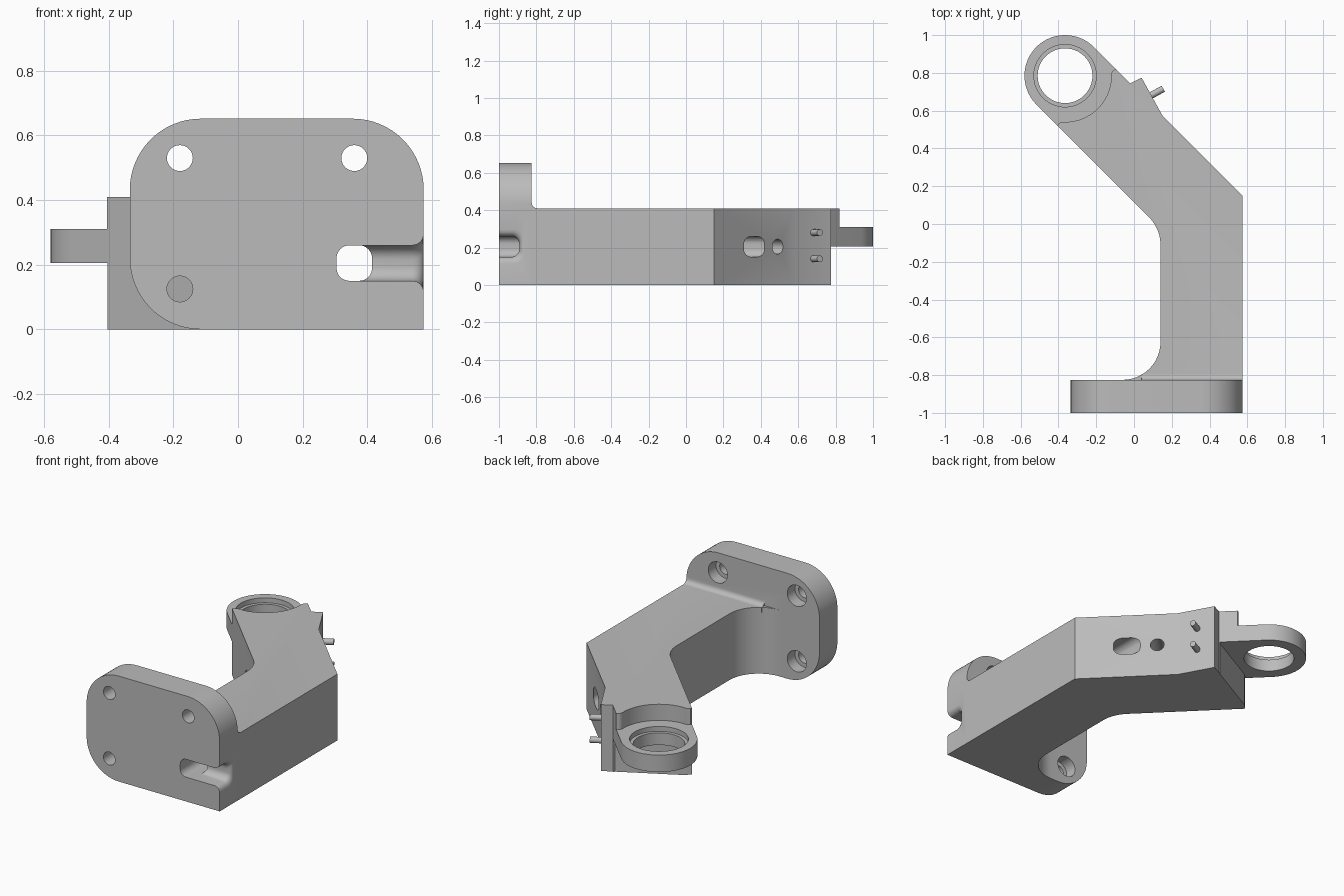
import bpy, bmesh
from math import cos, sin, radians, pi
from mathutils import Vector

cube = bpy.data.objects.get("Cube")
if cube:
    bpy.data.objects.remove(cube, do_unlink=True)

grey = bpy.data.materials.new("plain grey")
grey.use_nodes = True
colour = (0.5, 0.5, 0.5, 1)
grey.diffuse_color = colour
grey.node_tree.nodes["Principled BSDF"].inputs["Base Color"].default_value = colour


def loft(name, rings):
    """Solid through a list of matching closed rings."""
    bm = bmesh.new()
    loops = [[bm.verts.new(p) for p in ring] for ring in rings]
    n = len(loops[0])
    for a, b in zip(loops, loops[1:]):
        for i in range(n):
            j = (i + 1) % n
            bm.faces.new((a[i], a[j], b[j], b[i]))
    bm.faces.new(loops[0])
    bm.faces.new(loops[-1])
    bmesh.ops.recalc_face_normals(bm, faces=bm.faces)
    mesh = bpy.data.meshes.new(name)
    bm.to_mesh(mesh)
    bm.free()
    mesh.materials.append(grey)
    obj = bpy.data.objects.new(name, mesh)
    bpy.context.collection.objects.link(obj)
    return obj


AXES = {"x": lambda u, v, w: (w, u, v),
        "y": lambda u, v, w: (u, w, v),
        "z": lambda u, v, w: (u, v, w)}


def prism(name, pts, axis, lo, hi):
    return loft(name, [[AXES[axis](u, v, w) for u, v in pts] for w in (lo, hi)])


def arc(cx, cy, r, start, end, steps=16):
    angles = [radians(start + (end - start) * i / steps) for i in range(steps + 1)]
    return [(cx + r * cos(a), cy + r * sin(a)) for a in angles]


def circle(cx, cy, r, steps=48):
    return arc(cx, cy, r, 0, 360, steps)[:-1]


def rounded(cx, cy, hx, hy, r):
    pts = []
    for sx, sy, a in ((1, 1, 0), (-1, 1, 90), (-1, -1, 180), (1, -1, 270)):
        pts += arc(cx + sx * (hx - r), cy + sy * (hy - r), r, a, a + 90, 8)
    return pts


def rod(name, start, end, r, steps=32):
    start, end = Vector(start), Vector(end)
    d = (end - start).normalized()
    side = d.cross(Vector((0, 0, 1))).normalized()
    up = side.cross(d)
    return loft(name, [[c + side * u + up * v for u, v in circle(0, 0, r, steps)]
                       for c in (start, end)])


def combine(target, tool, operation):
    mod = target.modifiers.new(operation.title(), "BOOLEAN")
    mod.operation, mod.solver, mod.object = operation, "EXACT", tool
    bpy.context.view_layer.objects.active = target
    bpy.ops.object.modifier_apply(modifier=mod.name)
    bpy.data.objects.remove(tool, do_unlink=True)


# Bent arm with the ring end, as one silhouette
RX, RY = -0.365, 0.785
outline = [(0.575, -0.9), (0.575, 0.15), (0.15, 0.575), (0.04, 0.775), (-0.02, 0.744)]
outline += arc(RX, RY, 0.215, 45, 225, 40)
outline += arc(-0.065, -0.11, 0.205, 45, 0)
outline += arc(-0.06, -0.625, 0.2, 0, -90)
outline += [(-0.06, -0.9)]
body = prism("bracket_body", outline, "z", 0, 0.41)

# Thin the ring end from above and below
top_cut = arc(RX, RY, 0.245, -86, -4, 24)
top_cut += arc(-0.091, 0.79, 0.03, 180, 90, 6) + [(0, 0.84), (0, 1.1), (-0.7, 1.1), (-0.7, 0.4),
                                                 (-0.41, 0.505), (-0.402, 0.53), (-0.385, 0.541)]
combine(body, prism("top_cutter", top_cut, "z", 0.31, 0.5), "DIFFERENCE")
low_cut = [(-0.015, 0.77), (-0.03, 0.738), (-0.375, 0.552), (-0.405, 0.52),
           (-0.45, 0.45), (-0.7, 0.4), (-0.7, 1.1), (-0.015, 1.1)]
combine(body, prism("lower_cutter", low_cut, "z", -0.1, 0.205), "DIFFERENCE")
combine(body, prism("ring_bore", circle(RX, RY, 0.145, 64), "z", 0, 0.5), "DIFFERENCE")
combine(body, prism("ring_step", circle(RX, RY, 0.165, 64), "z", 0.28, 0.5), "DIFFERENCE")

# Mounting plate with one square corner
R = 0.22
plate_pts = [(0.575, 0)] + arc(0.575 - R, 0.652 - R, R, 0, 90)
plate_pts += arc(-0.335 + R, 0.652 - R, R, 90, 180) + arc(-0.335 + R, R, R, 180, 270)
combine(body, prism("mounting_plate", plate_pts, "y", -1, -0.825), "UNION")

# Small fillet where the arm top meets the plate
fillet = [(-0.85, 0.38), (-0.85, 0.44)] + arc(-0.795, 0.44, 0.03, 180, 270, 8) + [(-0.795, 0.38)]
combine(body, prism("plate_fillet", fillet, "x", 0.04, 0.575), "UNION")

# Counterbored screw holes
for x, z in ((-0.18, 0.53), (0.36, 0.53), (-0.18, 0.125)):
    combine(body, prism("screw_hole", circle(x, z, 0.04), "y", -1.1, -0.7), "DIFFERENCE")
    combine(body, prism("counterbore", circle(x, z, 0.065), "y", -0.9, -0.7), "DIFFERENCE")

# Cable channel running the length of the arm
combine(body, prism("channel", rounded(0.36, 0.205, 0.055, 0.055, 0.04), "y", -1.1, 0.6),
        "DIFFERENCE")

# Side slot in the plate, flaring out at the edge
rings = []
for x, grow in [(0.36, 0), (0.54, 0)] + [
        (0.54 + 0.035 * sin(a), 0.035 * (1 - cos(a))) for a in (pi / 8, pi / 4, pi * 3 / 8, pi / 2)
] + [(0.6, 0.035)]:
    section = rounded(-1, 0.205, 0.11 + grow * 0.6, 0.055 + grow, 0.045)
    rings.append([(x, y, z) for y, z in section])
combine(body, loft("slot_cutter", rings), "DIFFERENCE")

# Cross hole through the angled part of the arm
combine(body, rod("cross_hole", (0.435, 0.69, 0.205), (-0.235, 0.02, 0.205), 0.04), "DIFFERENCE")

# Locating pins
pins = [rod(name, (0.04, 0.653, z), (0.155, 0.716, z), 0.018, 24)
        for name, z in (("lower_pin", 0.14), ("upper_pin", 0.28))]

# Smooth the curved faces and keep the machined edges sharp
bpy.ops.object.select_all(action="DESELECT")
for obj in [body] + pins:
    obj.select_set(True)
bpy.context.view_layer.objects.active = body
bpy.ops.object.shade_smooth_by_angle(angle=radians(30))
